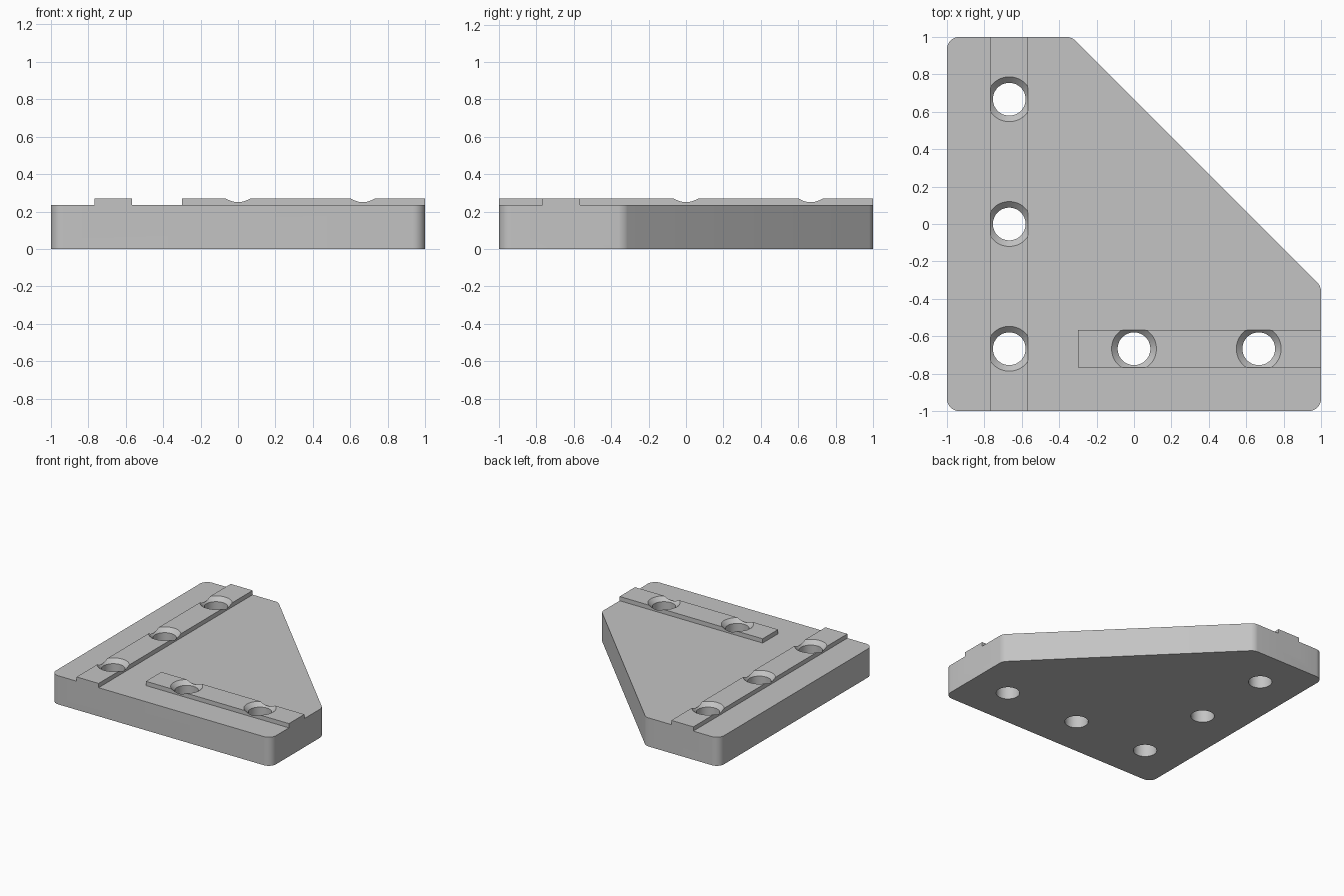
import bpy
import bmesh
import math

if "Cube" in bpy.data.objects:
    bpy.data.objects.remove(bpy.data.objects["Cube"], do_unlink=True)

PLATE_TOP = 0.235
RIB_TOP = 0.27
THIRD = 2 / 3
RIB_HALF = 0.1
CORNER_RADIUS = 0.067
BORE = 0.0875

grey = bpy.data.materials.new("plain grey")
grey.use_nodes = True
colour = (0.55, 0.55, 0.55, 1)
grey.diffuse_color = colour
grey.node_tree.nodes["Principled BSDF"].inputs["Base Color"].default_value = colour


def add_object(name, bm):
    bmesh.ops.recalc_face_normals(bm, faces=bm.faces)
    mesh = bpy.data.meshes.new(name)
    bm.to_mesh(mesh)
    bm.free()
    mesh.materials.append(grey)
    obj = bpy.data.objects.new(name, mesh)
    bpy.context.collection.objects.link(obj)
    return obj


def prism(outline, z0, z1):
    """Extrude a flat outline upwards."""
    bm = bmesh.new()
    base = bm.faces.new([bm.verts.new((x, y, z0)) for x, y in outline])
    top = bmesh.ops.extrude_face_region(bm, geom=[base], use_keep_orig=True)
    for v in top["geom"]:
        if isinstance(v, bmesh.types.BMVert):
            v.co.z = z1
    return bm


def rib(name, x0, x1, y0, y1):
    return add_object(name, prism([(x0, y0), (x1, y0), (x1, y1), (x0, y1)], 0.1, RIB_TOP))


def countersink_cutter(x, y):
    """Lathe a straight bore with a 45 degree flare at the top."""
    flare = 0.12 - BORE
    profile = [(0, -0.1), (BORE, -0.1), (BORE, RIB_TOP - flare), (0.15, RIB_TOP + 0.03), (0, RIB_TOP + 0.03)]
    bm = bmesh.new()
    verts = [bm.verts.new((x + r, y, z)) for r, z in profile]
    edges = [bm.edges.new(pair) for pair in zip(verts, verts[1:])]
    bmesh.ops.spin(bm, geom=verts + edges, cent=(x, y, 0), axis=(0, 0, 1),
                   angle=math.tau, steps=64)
    bmesh.ops.remove_doubles(bm, verts=bm.verts, dist=0.0001)
    return add_object("hole_cutter", bm)


def combine(target, tool, operation):
    mod = target.modifiers.new(operation, "BOOLEAN")
    mod.operation = operation
    mod.solver = "EXACT"
    mod.object = tool
    bpy.ops.object.modifier_apply(modifier=mod.name)
    bpy.data.objects.remove(tool, do_unlink=True)


# Plate with one corner cut off and all upright edges rounded
bm = prism([(-1, -1), (1, -1), (1, -THIRD / 2), (-THIRD / 2, 1), (-1, 1)], 0, PLATE_TOP)
upright = [e for e in bm.edges if abs(e.verts[0].co.z - e.verts[1].co.z) > 0.1]
blunt = [e for e in upright if abs(abs(e.verts[0].co.x + e.verts[0].co.y) - THIRD) < 0.01]
square = [e for e in upright if e not in blunt]
for edges, offset in ((square, CORNER_RADIUS), (blunt, CORNER_RADIUS * math.tan(math.pi / 8))):
    bmesh.ops.bevel(bm, geom=edges, offset=offset, offset_type="OFFSET",
                    segments=8, profile=0.5, affect="EDGES")
plate = add_object("corner_plate", bm)
bpy.context.view_layer.objects.active = plate
plate.select_set(True)

# Locating ribs
combine(plate, rib("long_rib", -THIRD - RIB_HALF, -THIRD + RIB_HALF, -1, 1), "UNION")
combine(plate, rib("short_rib", -0.3, 1, -THIRD - RIB_HALF, -THIRD + RIB_HALF), "UNION")

# Countersunk screw holes
for x, y in [(-THIRD, THIRD), (-THIRD, 0), (-THIRD, -THIRD), (0, -THIRD), (THIRD, -THIRD)]:
    combine(plate, countersink_cutter(x, y), "DIFFERENCE")

bpy.ops.object.shade_smooth_by_angle(angle=math.radians(30))
